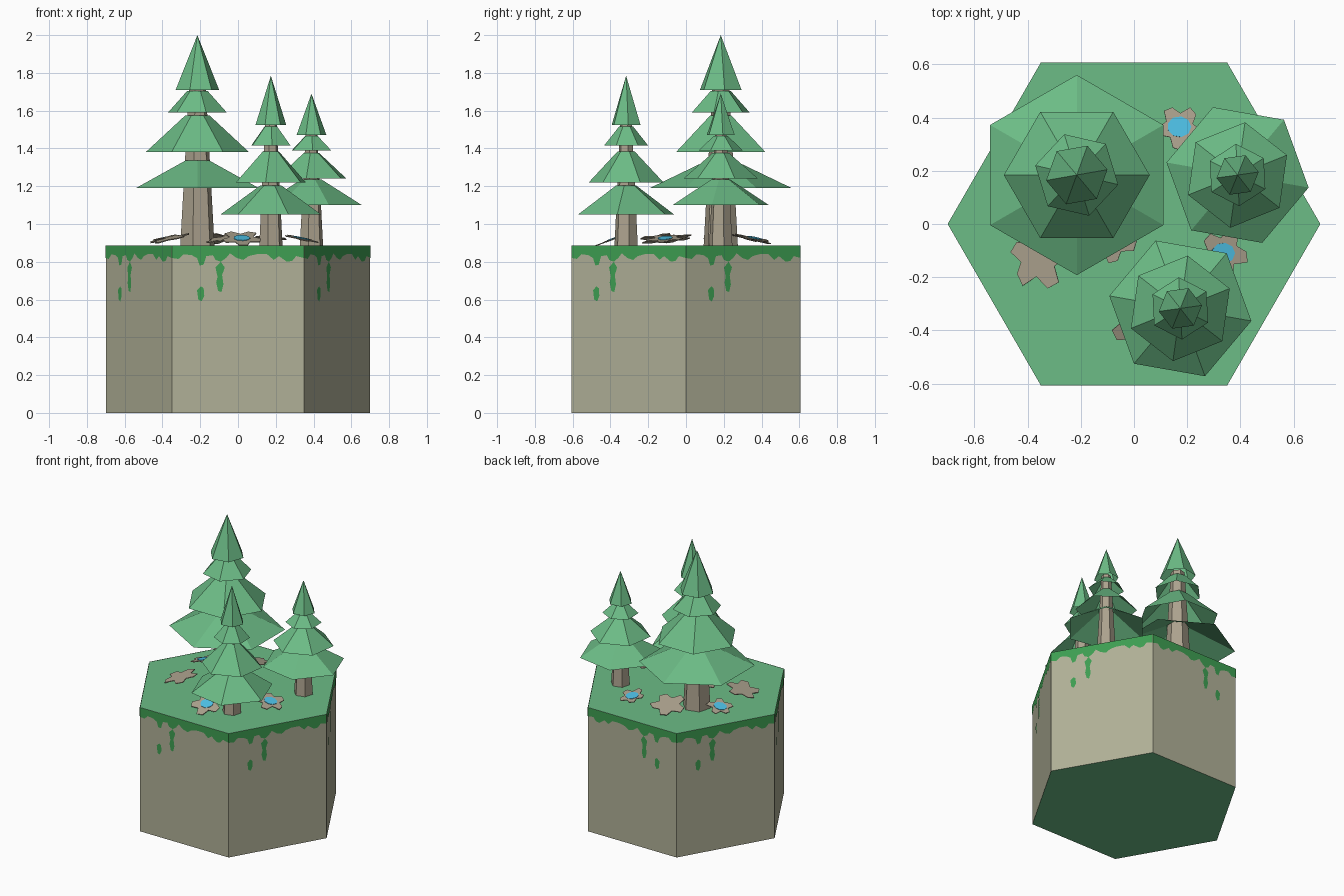
import bpy, bmesh, math, random
from mathutils import Vector, Matrix

if "Cube" in bpy.data.objects:
    bpy.data.objects.remove(bpy.data.objects["Cube"])

random.seed(4)
TOP = 0.885      # height of the ground
HEX_R = 0.7


def material(name, rgb):
    m = bpy.data.materials.new(name)
    lin = [(c / 255 / 12.92) if c < 10 else ((c / 255 + 0.055) / 1.055) ** 2.4 for c in rgb]
    m.diffuse_color = (*lin, 1)
    m.use_nodes = True
    m.node_tree.nodes["Principled BSDF"].inputs["Base Color"].default_value = m.diffuse_color
    return m


GRASS = material("leaf_green", (108, 188, 134))
MOSS = material("dripping_moss", (62, 159, 82))
STONE = material("stone", (176, 176, 151))
BARK = material("bark_and_rock", (172, 162, 142))
WATER = material("water", (78, 193, 230))


def finish(bm, name, *mats):
    me = bpy.data.meshes.new(name)
    bm.to_mesh(me)
    bm.free()
    for m in mats:
        me.materials.append(m)
    ob = bpy.data.objects.new(name, me)
    bpy.context.collection.objects.link(ob)
    return ob


def loft(bm, x, y, rings, rot=0, sides=6, caps=False):
    """Stack of regular polygons; a ring of radius 0 becomes a point."""
    loops = []
    for r, z in rings:
        if r == 0:
            loops.append([bm.verts.new((x, y, z))] * sides)
            continue
        loops.append([bm.verts.new((x + r * math.cos(a), y + r * math.sin(a), z))
                      for a in (math.radians(rot) + i * math.tau / sides for i in range(sides))])
    for lo, hi in zip(loops, loops[1:]):
        for i in range(sides):
            j = (i + 1) % sides
            if hi[i] is hi[j]:
                bm.faces.new((lo[i], lo[j], hi[i]))
            else:
                bm.faces.new((lo[i], lo[j], hi[j], hi[i]))
    if caps:
        bm.faces.new(loops[0][::-1])
        bm.faces.new(loops[-1])


# Hexagonal block: stone sides, green top and bottom
bm = bmesh.new()
loft(bm, 0, 0, [(HEX_R, 0), (HEX_R, TOP)], caps=True)
bm.normal_update()
for f in bm.faces:
    f.material_index = 1 if abs(f.normal.z) > 0.5 else 0
finish(bm, "hex_block", STONE, GRASS)

# Moss band with drips, as thin plates on every side (mirrored at the back)
BAND = [(0, .82), (.05, .815), (.09, .84), (.15, .835), (.19, .82), (.21, .78), (.24, .785),
        (.26, .83), (.31, .835), (.33, .81), (.37, .80), (.41, .82), (.44, .845), (.49, .82),
        (.54, .81), (.58, .83), (.64, .84), (.72, .84), (.77, .81), (.81, .83), (.87, .80),
        (.91, .805), (.94, .83), (1, .82)]
DRIP = [(.33, .77), (.345, .72), (.335, .69), (.35, .645), (.375, .64), (.39, .68),
        (.38, .73), (.40, .77), (.37, .80)]
BLOB = [(.19, .65), (.20, .60), (.225, .59), (.245, .62), (.24, .66), (.22, .67)]
bm = bmesh.new()
for k in range(6):
    a, b = (Vector((math.cos(t), math.sin(t), 0)) * HEX_R
            for t in (k * math.pi / 3, (k + 1) * math.pi / 3))
    out = (a + b).normalized() * 0.002
    back = k == 1
    for shape in (BAND + [(1, TOP), (0, TOP)], DRIP, BLOB):
        pts = [(1 - u, z) if back else (u, z) for u, z in shape]
        vs = [bm.verts.new(a.lerp(b, u) + out + Vector((0, 0, z))) for u, z in pts]
        f = bm.faces.new(vs)
        f.normal_update()
        if f.normal.dot(out) < 0:
            f.normal_flip()
finish(bm, "moss_drips", MOSS)

# Trees: tapered trunk plus tiers of (rim radius, rim z, top radius, top z, rotation)
TREES = {
    "tall_tree": (-.215, .184, (.094, .045, 1.74), [
        (.376, 1.19, .075, 1.335, 30), (.274, 1.38, .064, 1.575, 0),
        (.160, 1.59, .055, 1.705, -13), (.117, 1.71, 0, 2.0, 10)]),
    "right_tree": (.389, .184, (.064, .031, 1.49), [
        (.271, 1.10, .055, 1.235, -10), (.200, 1.24, .045, 1.375, 22),
        (.117, 1.39, .038, 1.465, -27), (.080, 1.47, 0, 1.69, 8)]),
    "front_tree": (.174, -.317, (.064, .031, 1.55), [
        (.271, 1.05, .055, 1.205, -10), (.200, 1.22, .045, 1.385, 22),
        (.117, 1.415, .038, 1.515, -27), (.082, 1.525, 0, 1.785, 8)]),
}
for name, (x, y, (r0, r1, zt), tiers) in TREES.items():
    bm = bmesh.new()
    loft(bm, x, y, [(r0, TOP - .005), (r1, zt)], rot=15, caps=True)
    finish(bm, name + "_trunk", BARK)
    bm = bmesh.new()
    for rr, rz, tr, tz, rot in tiers:
        loft(bm, x, y, [(rr, rz), (tr, tz)], rot)
    finish(bm, name + "_foliage", GRASS)


def plate(bm, outline, mat, z0, z1):
    lo = [bm.verts.new(mat @ Vector((px, py, z0))) for px, py in outline]
    hi = [bm.verts.new(mat @ Vector((px, py, z1))) for px, py in outline]
    bm.faces.new(lo[::-1])
    bm.faces.new(hi)
    for i in range(len(lo)):
        j = (i + 1) % len(lo)
        bm.faces.new((lo[i], lo[j], hi[j], hi[i]))


# Ragged rock plates leaning outward, some holding a small pool: x, y, size, slope, pool
ROCKS = [(.17, .365, .085, .22, 1), (.335, -.11, .095, .22, 1), (-.36, -.13, .11, .25, 0),
         (.02, -.38, .105, .38, 1), (-.39, .17, .085, .25, 1), (-.10, .34, .115, .25, 0),
         (-.085, -.06, .09, .25, 0)]
rocks, pools = bmesh.new(), bmesh.new()
for x, y, size, slope, pool in ROCKS:
    axis = Vector((-y, x, 0))
    mat = Matrix.Translation((x, y, .925)) @ Matrix.Rotation(math.atan(slope), 4, axis)
    turn = random.uniform(0, math.tau)
    star = []
    for i in range(15):
        a = turn + i * math.tau / 15
        r = size * (.62 if i % 3 == 0 else random.uniform(.9, 1.1))
        star.append((r * math.cos(a), r * math.sin(a)))
    plate(rocks, star, mat, -.005, 0)
    if pool:
        disc = [(.045 * math.cos(i * math.tau / 9), .04 * math.sin(i * math.tau / 9))
                for i in range(9)]
        plate(pools, disc, mat, 0, .003)
finish(rocks, "rock_plates", BARK)
finish(pools, "pools", WATER)
